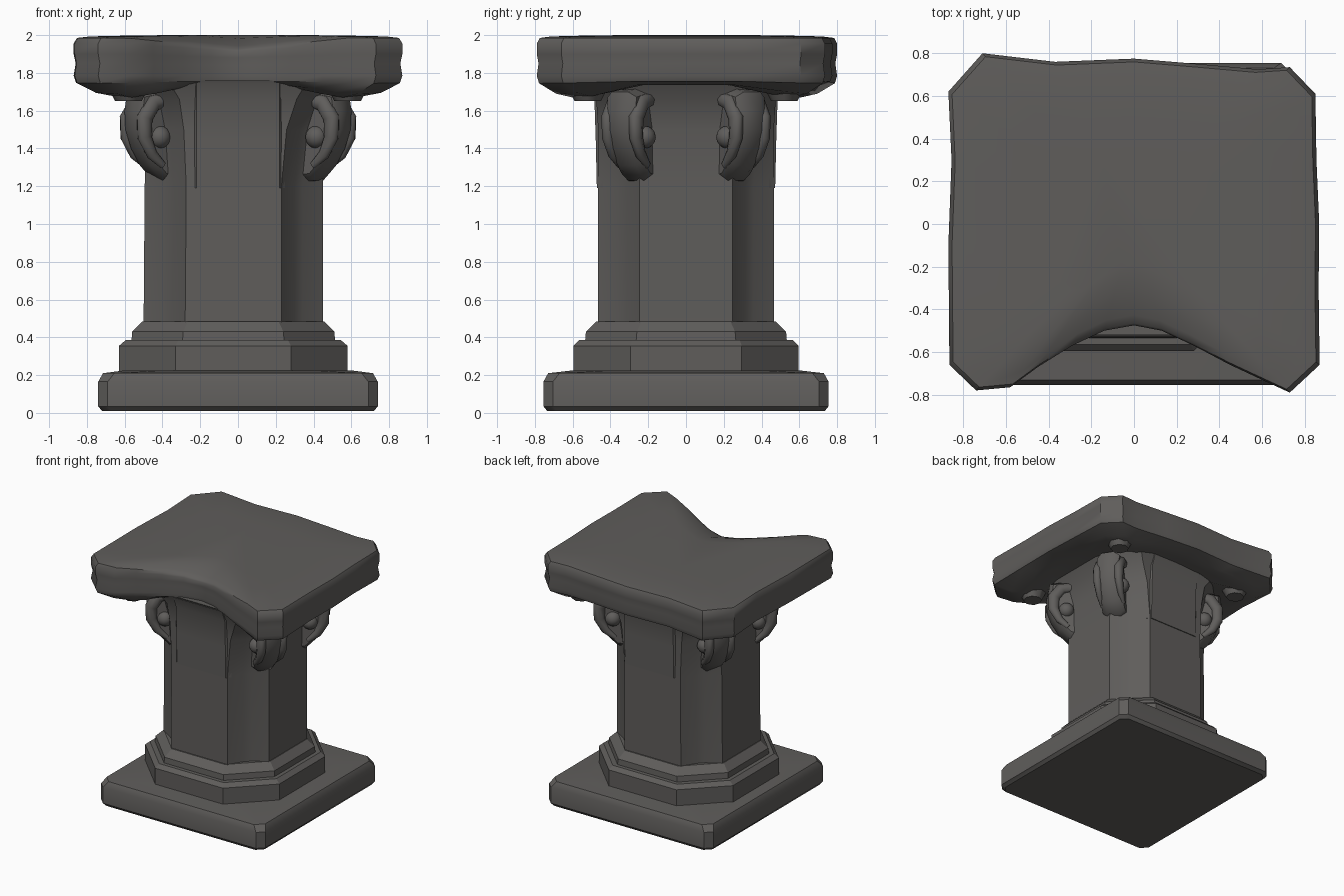
import bpy, bmesh, math
from mathutils import Vector

cube = bpy.data.objects.get("Cube")
if cube:
    bpy.data.objects.remove(cube)

stone = bpy.data.materials.new("dark_grey_stone")
stone.use_nodes = True
colour = (0.115, 0.11, 0.105, 1)
stone.diffuse_color = colour
bsdf = next(n for n in stone.node_tree.nodes if n.type == 'BSDF_PRINCIPLED')
bsdf.inputs["Base Color"].default_value = colour
bsdf.inputs["Roughness"].default_value = 0.9


def finish(name, bm, angle=35):
    bmesh.ops.recalc_face_normals(bm, faces=bm.faces)
    mesh = bpy.data.meshes.new(name)
    bm.to_mesh(mesh)
    bm.free()
    mesh.materials.append(stone)
    ob = bpy.data.objects.new(name, mesh)
    bpy.context.collection.objects.link(ob)
    bpy.ops.object.select_all(action='DESELECT')
    bpy.context.view_layer.objects.active = ob
    ob.select_set(True)
    bpy.ops.object.shade_smooth_by_angle(angle=math.radians(angle))
    return ob


def loft(name, rings, angle=35):
    """Skin closed rings of equal length and cap both ends."""
    bm = bmesh.new()
    loops = [[bm.verts.new(p) for p in ring] for ring in rings]
    for a, b in zip(loops, loops[1:]):
        for i in range(len(a)):
            j = (i + 1) % len(a)
            bm.faces.new((a[i], a[j], b[j], b[i]))
    bm.faces.new(loops[0][::-1])
    bm.faces.new(loops[-1])
    return finish(name, bm, angle)


def corner_ring(rx, ry, cut, z, dent=0.0, cx=0.0):
    """Rectangle with cut corners; dent hollows the cut faces."""
    corner = [(rx, ry - cut), (rx - cut * .4 - dent, ry - cut * .6 - dent),
              (rx - cut * .6 - dent, ry - cut * .4 - dent), (rx - cut, ry)]
    pts = []
    for sx, sy in ((1, 1), (-1, 1), (-1, -1), (1, -1)):
        quad = [(sx * x + cx, sy * y, z) for x, y in corner]
        pts += quad if sx * sy > 0 else quad[::-1]
    return pts


# Square foot slab with softened edges
loft("foot_slab", [corner_ring(.72, .735, .05, .01), corner_ring(.74, .755, .05, .035),
                   corner_ring(.74, .755, .05, .165), corner_ring(.715, .73, .06, .21),
                   corner_ring(.60, .60, .2, .225)])

# Two octagonal steps under the shaft
loft("lower_step", [corner_ring(.605, .595, .3, .2, 0, -.025), corner_ring(.605, .595, .3, .355, 0, -.025),
                    corner_ring(.57, .565, .28, .385, 0, -.025)], 25)
loft("upper_step", [corner_ring(.54, .535, .27, .37, 0, -.025), corner_ring(.535, .53, .27, .43, 0, -.025),
                    corner_ring(.48, .475, .24, .485, 0, -.025)], 25)

# Shaft with shallow hollows on its corners, flaring into the capital
loft("shaft", [corner_ring(.475, .465, .22, .45, .02, -.025), corner_ring(.472, .465, .22, 1.2, .02, -.022),
               corner_ring(.472, .465, .2, 1.5, .01, -.015), corner_ring(.49, .475, .18, 1.66, 0, 0),
               corner_ring(.55, .52, .18, 1.76)], 28)

# Raised centre panels on the front and back of the capital
for name, s in (("front_panel", -1), ("back_panel", 1)):
    loft(name, [[(x, s * y, z) for x, y in ((-.25, .44), (-.22, d), (.22, d), (.25, .44))]
                for z, d in ((1.19, .472), (1.45, .478), (1.66, .485), (1.75, .52))])

# Leaf-shaped volutes on the four corners, each with a curled rim and eye
LEAF = [(.34, 1.76), (.66, 1.7), (.675, 1.6), (.67, 1.5), (.635, 1.4),
        (.58, 1.31), (.5, 1.23), (.42, 1.22), (.34, 1.3)]
CURL = [(.40, 1.5), (.42, 1.62), (.5, 1.66), (.58, 1.64), (.635, 1.56),
        (.635, 1.46), (.59, 1.37), (.52, 1.31)]


def sphere(name, centre, size):
    bm = bmesh.new()
    bmesh.ops.create_uvsphere(bm, u_segments=14, v_segments=8, radius=size)
    bmesh.ops.translate(bm, vec=centre, verts=bm.verts)
    finish(name, bm, 60)


def curl_rim(name, place, side):
    """Tapering rounded strip that follows the curl."""
    rings = []
    for i, (u, z) in enumerate(CURL):
        a, b = Vector(CURL[max(i - 1, 0)]), Vector(CURL[min(i + 1, len(CURL) - 1)])
        t = (b - a).normalized()
        r = .02 + .028 * math.sin(math.pi * i / (len(CURL) - 1))
        rings.append([place(u - t.y * r * math.cos(k * math.pi / 4),
                            side * (.085 + .8 * r * math.sin(k * math.pi / 4)),
                            z + t.x * r * math.cos(k * math.pi / 4)) for k in range(8)])
    loft(name, rings, 60)


for sx, sy, label in ((1, -1, "front_left"), (-1, -1, "front_right"),
                      (1, 1, "back_left"), (-1, 1, "back_right")):
    def place(u, n, z):
        return Vector((sx * (.85 * u - .53 * n), sy * (.53 * u + .85 * n), z))

    def leaf_ring(n, shrink):
        return [place(.5 + (u - .5) * shrink, n, 1.5 + (z - 1.5) * shrink) for u, z in LEAF]

    loft(label + "_volute", [leaf_ring(-.09, .86), leaf_ring(-.05, 1),
                             leaf_ring(.05, 1), leaf_ring(.09, .86)], 45)
    for side, face in ((1, "outer"), (-1, "inner")):
        curl_rim(f"{label}_{face}_curl", place, side)
        sphere(f"{label}_{face}_eye", place(.535, side * .075, 1.46), .06)
    # Bracket between the volute and the slab corner
    bm = bmesh.new()
    bmesh.ops.create_cone(bm, cap_ends=True, segments=8, radius1=.07, radius2=.13, depth=.12)
    bmesh.ops.translate(bm, vec=(sx * .58, sy * .52, 1.71), verts=bm.verts)
    finish(label + "_bracket", bm, 50)

# Worn top slab with a bite out of the front edge
OUTLINE = [(.87, -.66), (.865, -.3), (.868, 0), (.855, .3), (.85, .61), (.73, .735), (.58, .725),
           (.3, .75), (0, .775), (-.37, .76), (-.71, .8), (-.87, .62), (-.855, .3), (-.87, -.1),
           (-.865, -.66), (-.74, -.78), (-.58, -.765), (-.45, -.67), (-.29, -.57), (-.14, -.5),
           (0, -.475), (.13, -.5), (.28, -.57), (.45, -.66), (.6, -.73), (.73, -.79)]


def bite(x, y):
    """How deep a point of the rim lies in the bite, from 0 to 1."""
    return max(0, 1 - abs(x) / .6) if y < -.4 else 0


def slab_ring(inset, z, dip=0.0, corner_drop=0.0):
    pts = []
    for x, y in OUTLINE:
        at_corner = max(0, min(abs(x), abs(y)) - .3) / .4
        pts.append((x * (1 - inset), y * (1 - inset),
                    z - dip * bite(x, y) - corner_drop * min(at_corner, 1)))
    return pts


loft("top_slab", [slab_ring(.5, 1.75), slab_ring(.24, 1.735, 0, .065), slab_ring(.13, 1.735, 0, .045),
                  slab_ring(.015, 1.755, 0, .01), slab_ring(0, 1.785), slab_ring(.012, 1.85, .01),
                  slab_ring(0, 1.9, .02), slab_ring(0, 1.955, .04), slab_ring(.02, 1.985, .06),
                  slab_ring(.1, 1.993, .05), slab_ring(.35, 1.998, .015), slab_ring(.6, 2.0)], 40)
